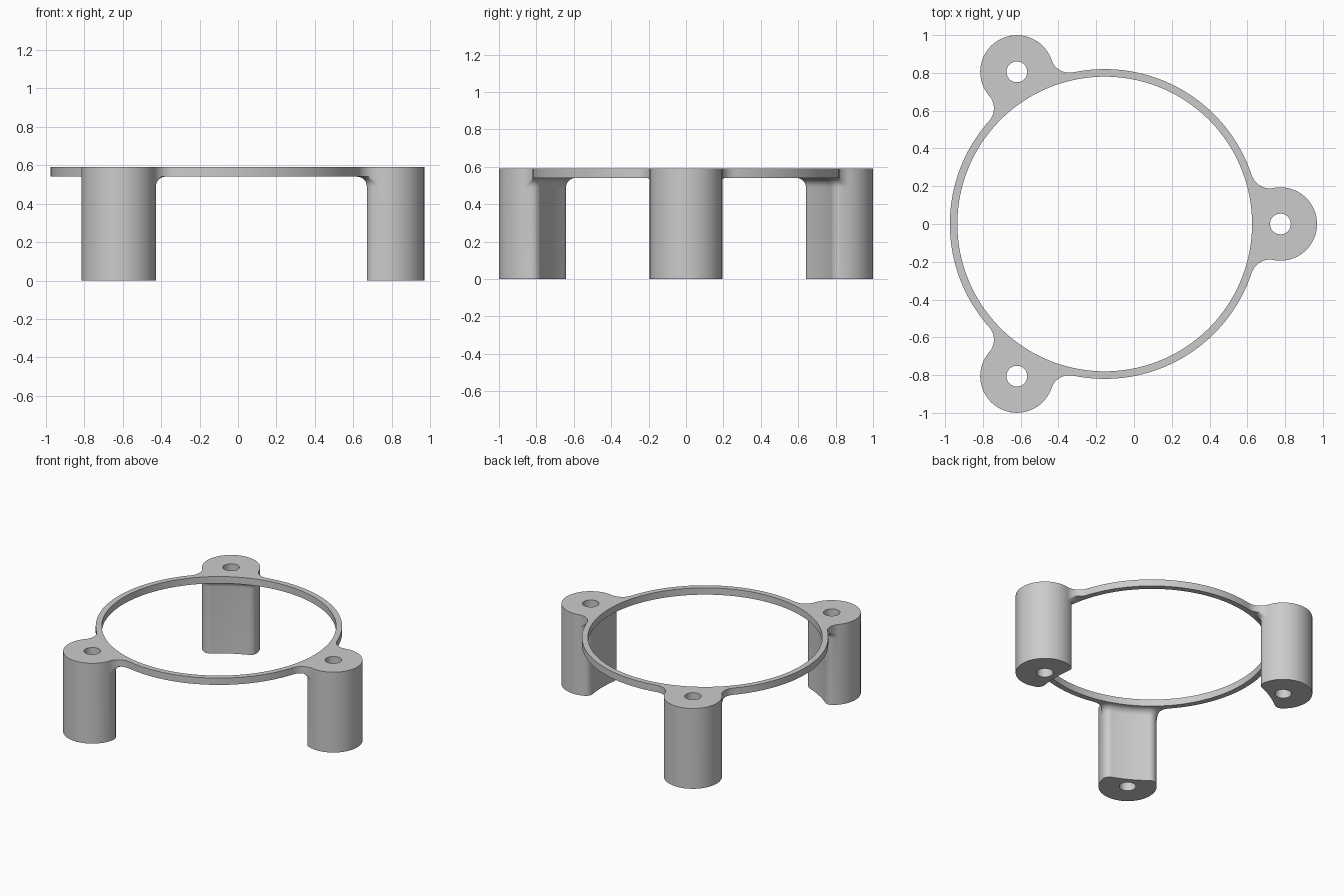
import bpy, bmesh
from math import sin, cos, pi, atan2, sqrt, hypot
from mathutils import Vector, Matrix

if "Cube" in bpy.data.objects:
    bpy.data.objects.remove(bpy.data.objects["Cube"], do_unlink=True)

# Main dimensions
RING_IN, RING_OUT = 0.78, 0.82
BOSS_DIST, BOSS_R, HOLE_R = 0.93, 0.194, 0.055
LEG_CUT, LEG_CORNER = 0.835, 0.05      # hollowed inner face of each leg
NECK_R, UNDER_R = 0.10, 0.05           # fillets beside and below the ring
TOP, PLATE_Z = 0.59, 0.54
CENTRE_X = -0.155
BOSS = Vector((BOSS_DIST, 0))

grey = bpy.data.materials.new("plain grey")
grey.use_nodes = True
grey.diffuse_color = (0.6, 0.6, 0.6, 1)
grey.node_tree.nodes["Principled BSDF"].inputs["Base Color"].default_value = (0.6, 0.6, 0.6, 1)


def arc(c, r, a0, a1, n):
    """Points along an arc, last point left out."""
    return [Vector((c[0] + r * cos(a0 + (a1 - a0) * i / n),
                    c[1] + r * sin(a0 + (a1 - a0) * i / n))) for i in range(n)]


def meet(d_ring, d_boss):
    """Point at given distances from the ring centre and the boss centre."""
    u = (d_ring ** 2 - d_boss ** 2 + BOSS_DIST ** 2) / (2 * BOSS_DIST)
    return Vector((u, sqrt(d_ring ** 2 - u ** 2)))


def finish(obj):
    bpy.ops.object.select_all(action='DESELECT')
    obj.select_set(True)
    bpy.context.view_layer.objects.active = obj
    bpy.ops.object.shade_smooth_by_angle(angle=0.6)


def turn(points, k):
    m = Matrix.Rotation(k * 2 * pi / 3, 2)
    return [m @ p for p in points]


NECK = meet(RING_OUT + NECK_R, BOSS_R + NECK_R)
phi = atan2(NECK.y, NECK.x)
psi = atan2(NECK.y, BOSS_DIST - NECK.x)

# Ring plate: one flat outline with three bosses, filled and extruded
third = (arc((NECK.x, -NECK.y), NECK_R, pi - phi, psi, 16)
         + arc(BOSS, BOSS_R, psi - pi, pi - psi, 64)
         + arc(NECK, NECK_R, -psi, phi - pi, 16)
         + arc((0, 0), RING_OUT, phi, 2 * pi / 3 - phi, 48))
loops = [sum((turn(third, k) for k in range(3)), []),
         arc((0, 0), RING_IN, 0, 2 * pi, 192)]
loops += [turn(arc(BOSS, HOLE_R, 0, 2 * pi, 48), k) for k in range(3)]

curve = bpy.data.curves.new("ring_plate", 'CURVE')
curve.dimensions = '2D'
curve.fill_mode = 'BOTH'
curve.extrude = (TOP - PLATE_Z) / 2
for loop in loops:
    spline = curve.splines.new('POLY')
    spline.points.add(len(loop) - 1)
    for sp, p in zip(spline.points, loop):
        sp.co = (p.x, p.y, 0, 1)
    spline.use_cyclic_u = True
plate = bpy.data.objects.new("ring_plate", curve)
plate.location = (CENTRE_X, 0, (TOP + PLATE_Z) / 2)
bpy.context.collection.objects.link(plate)
bpy.ops.object.select_all(action='DESELECT')
plate.select_set(True)
bpy.context.view_layer.objects.active = plate
bpy.ops.object.convert(target='MESH')
plate = bpy.context.view_layer.objects.active
bm = bmesh.new()
bm.from_mesh(plate.data)
bmesh.ops.remove_doubles(bm, verts=bm.verts, dist=1e-5)
bmesh.ops.recalc_face_normals(bm, faces=bm.faces)
bm.to_mesh(plate.data)
bm.free()
plate.data.materials.clear()
plate.data.materials.append(grey)
finish(plate)


def in_plate(p):
    """Whether a point lies under the plate, near the first boss."""
    q = Vector((p.x, abs(p.y)))
    tol = 1e-5
    if (q - BOSS).length <= BOSS_R + tol or q.length <= RING_OUT + tol:
        return True
    below_ring_side = NECK.x * q.y - NECK.y * q.x <= 0
    to_neck, to_q = NECK - BOSS, q - BOSS
    below_boss_side = to_neck.x * to_q.y - to_neck.y * to_q.x >= 0
    return below_ring_side and below_boss_side and (q - NECK).length >= NECK_R


def grow(p, n, offset):
    """Move a point outward, stopping at the plate's edge."""
    if in_plate(p + n * offset):
        return p + n * offset
    lo, hi = 0, offset
    for _ in range(18):
        mid = (lo + hi) / 2
        if in_plate(p + n * mid):
            lo = mid
        else:
            hi = mid
    return p + n * lo


# Leg section: round back, two rounded corners, hollow inner face
CORNER = meet(LEG_CUT + LEG_CORNER, BOSS_R - LEG_CORNER)
beta = atan2(CORNER.y, CORNER.x - BOSS_DIST)
gamma = atan2(CORNER.y, CORNER.x)
low = Vector((CORNER.x, -CORNER.y))
section = []
for c, r, a0, a1, n, sign in ((BOSS, BOSS_R, -beta, beta, 80, 1),
                              (CORNER, LEG_CORNER, beta, gamma + pi, 14, 1),
                              (Vector((0, 0)), LEG_CUT, gamma, -gamma, 24, -1),
                              (low, LEG_CORNER, pi - gamma, 2 * pi - beta, 14, 1)):
    section += [(p, (p - c).normalized() * sign) for p in arc(c, r, a0, a1, n)]

hole = [BOSS + (p - BOSS).normalized() * HOLE_R for p, n in section]
base = [p for p, n in section]
rings = [(hole, PLATE_Z), (hole, 0), (base, 0)]
for i in range(9):
    t = pi / 2 * i / 8
    rings.append(([grow(p, n, UNDER_R * (1 - cos(t))) for p, n in section],
                  PLATE_Z - UNDER_R + UNDER_R * sin(t)))

bm = bmesh.new()
rows = [[bm.verts.new((p.x, p.y, z)) for p in pts] for pts, z in rings]
for a, b in zip(rows, rows[1:] + rows[:1]):
    for i in range(len(a)):
        j = (i + 1) % len(a)
        bm.faces.new((a[i], a[j], b[j], b[i]))
bmesh.ops.recalc_face_normals(bm, faces=bm.faces)
leg_mesh = bpy.data.meshes.new("leg")
bm.to_mesh(leg_mesh)
bm.free()
leg_mesh.materials.append(grey)

# Three legs around the ring
for k, name in enumerate(("left_leg", "back_right_leg", "front_right_leg")):
    leg = bpy.data.objects.new(name, leg_mesh.copy())
    leg.location.x = CENTRE_X
    leg.rotation_euler.z = k * 2 * pi / 3
    bpy.context.collection.objects.link(leg)
    finish(leg)
